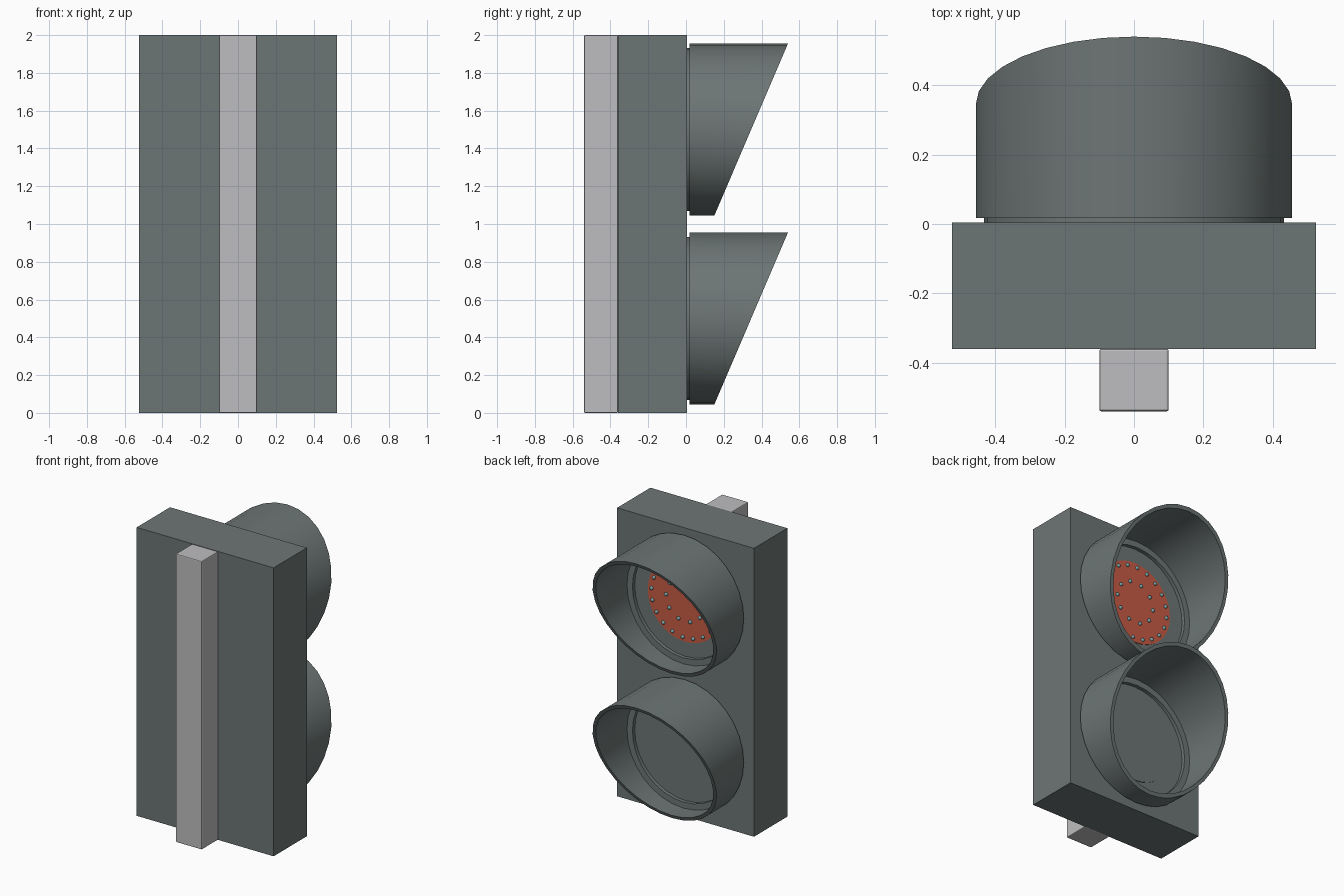
import bpy, bmesh, math
from mathutils import Matrix

cube = bpy.data.objects.get("Cube")
if cube:
    bpy.data.objects.remove(cube, do_unlink=True)


def material(name, rgb):
    m = bpy.data.materials.new(name)
    m.use_nodes = True
    m.diffuse_color = (*rgb, 1)
    bsdf = m.node_tree.nodes["Principled BSDF"]
    bsdf.inputs["Base Color"].default_value = (*rgb, 1)
    bsdf.inputs["Roughness"].default_value = 0.6
    return m


GREY = material("housing grey", (0.152, 0.180, 0.177))
SILVER = material("pole silver", (0.515, 0.515, 0.525))
RED = material("lamp red", (0.565, 0.105, 0.058))
BULB = material("bulb pale teal", (0.19, 0.37, 0.38))


def finish(bm, name, mat, smooth=False):
    bmesh.ops.recalc_face_normals(bm, faces=bm.faces)
    mesh = bpy.data.meshes.new(name)
    bm.to_mesh(mesh)
    bm.free()
    mesh.materials.append(mat)
    ob = bpy.data.objects.new(name, mesh)
    bpy.context.collection.objects.link(ob)
    if smooth:
        bpy.ops.object.select_all(action='DESELECT')
        ob.select_set(True)
        bpy.context.view_layer.objects.active = ob
        bpy.ops.object.shade_smooth_by_angle(angle=math.radians(35))
    return ob


def box(name, mat, lo, hi, bevel=0):
    bm = bmesh.new()
    bmesh.ops.create_cube(bm, size=1)
    for v in bm.verts:
        v.co = [l + (c + 0.5) * (h - l) for c, l, h in zip(v.co, lo, hi)]
    if bevel:
        bmesh.ops.bevel(bm, geom=bm.edges[:], offset=bevel, segments=2,
                        profile=0.5, affect='EDGES')
    return finish(bm, name, mat)


def tube(name, mat, z0, outer, inner, back, front, slope=0, segments=32):
    """Ring along y; the front rim leans forward with height by slope."""
    bm = bmesh.new()
    loops = []
    for r, y, s in ((outer, back, 0), (outer, front, slope),
                    (inner, front, slope), (inner, back, 0)):
        loop = []
        for i in range(segments):
            a = 2 * math.pi * i / segments
            h = r * math.sin(a)
            loop.append(bm.verts.new((r * math.cos(a), y + s * h, z0 + h)))
        loops.append(loop)
    for k in range(4):
        p, q = loops[k], loops[(k + 1) % 4]
        for i in range(segments):
            j = (i + 1) % segments
            bm.faces.new((p[i], p[j], q[j], q[i]))
    return finish(bm, name, mat, True)


def disc(name, mat, z0, radius, back, front):
    bm = bmesh.new()
    place = (Matrix.Translation((0, (back + front) / 2, z0))
             @ Matrix.Rotation(math.pi / 2, 4, 'X'))
    bmesh.ops.create_cone(bm, cap_ends=True, segments=32, radius1=radius,
                          radius2=radius, depth=front - back, matrix=place)
    return finish(bm, name, mat, True)


# Housing and mounting pole
FACE = 0.005
box("housing", GREY, (-0.525, -0.36, 0), (0.525, FACE, 2))
box("mounting_pole", SILVER, (-0.1, -0.54, 0), (0.1, -0.36, 2), 0.006)

# Two lamps: collar, slanted hood and lens
for label, z, lens in (("upper", 1.5, RED), ("lower", 0.5, GREY)):
    tube(label + "_collar", GREY, z, 0.432, 0.39, FACE - 0.005, 0.03)
    tube(label + "_hood", GREY, z, 0.456, 0.432, 0.018, 0.345, 0.428)
    disc(label + "_lens", lens, z, 0.287, FACE - 0.003, FACE + 0.004)

# Two rings of small bulbs on the lit lens
bm = bmesh.new()
for radius, count, turn in ((0.257, 20, 4), (0.145, 10, 2)):
    for i in range(count):
        a = 2 * math.pi * i / count + math.radians(turn)
        spot = (radius * math.cos(a), FACE + 0.006, 1.5 + radius * math.sin(a))
        bmesh.ops.create_icosphere(bm, subdivisions=2, radius=0.013,
                                   matrix=Matrix.Translation(spot))
finish(bm, "lamp_bulbs", BULB, True)
